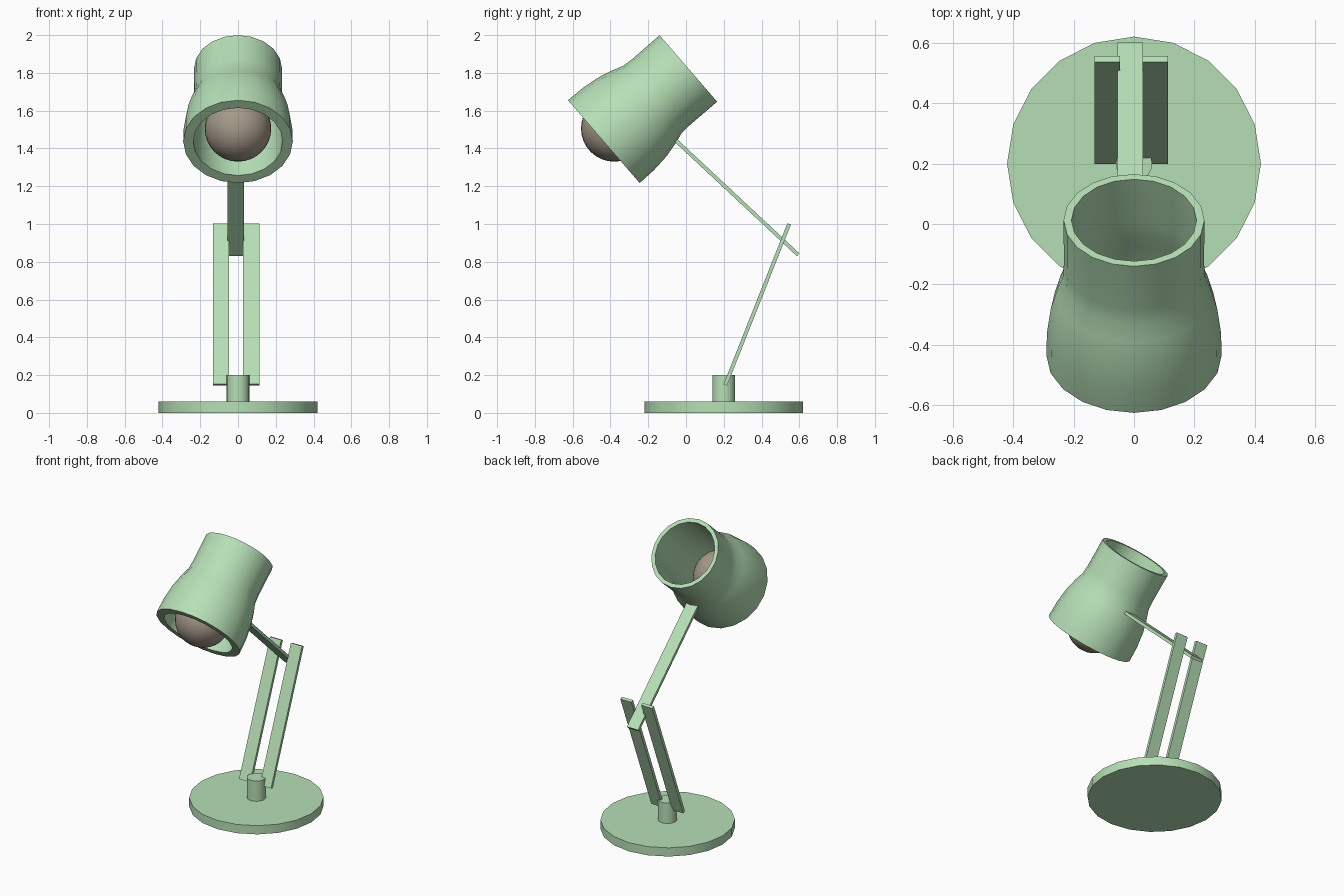
import bpy, bmesh, math
from mathutils import Vector

if "Cube" in bpy.data.objects:
    bpy.data.objects.remove(bpy.data.objects["Cube"])

SIDES = 20


def material(name, color):
    m = bpy.data.materials.new(name)
    m.diffuse_color = color
    m.use_nodes = True
    m.node_tree.nodes["Principled BSDF"].inputs["Base Color"].default_value = m.diffuse_color
    return m


green = material("green_paint", (0.47, 0.74, 0.47, 1))
warm = material("warm_glass", (0.37, 0.32, 0.25, 1))


def finish(ob, name, mat, angle=35):
    ob.name = name
    ob.data.materials.append(mat)
    bpy.ops.object.select_all(action='DESELECT')
    ob.select_set(True)
    bpy.context.view_layer.objects.active = ob
    bpy.ops.object.shade_smooth_by_angle(angle=math.radians(angle))
    return ob


def disc(name, radius, z0, z1):
    bpy.ops.mesh.primitive_cylinder_add(vertices=SIDES, radius=radius, depth=z1 - z0,
                                        location=(0, 0.2, (z0 + z1) / 2))
    return finish(bpy.context.object, name, green)


def bar(name, x, width, start, end, thickness=0.02):
    """Flat bar between two (y, z) points."""
    a, b = Vector((x, *start)), Vector((x, *end))
    d = b - a
    bpy.ops.mesh.primitive_cube_add(size=1, location=(a + b) / 2)
    ob = bpy.context.object
    ob.scale = (width, thickness, d.length)
    ob.rotation_euler.x = math.atan2(-d.y, d.z)
    return finish(ob, name, green)


def closed_lathe(name, profile):
    """Revolve a closed (radius, height) profile around local z."""
    bm = bmesh.new()
    rings = [[bm.verts.new((r * math.cos(2 * math.pi * i / SIDES),
                            r * math.sin(2 * math.pi * i / SIDES), h))
              for i in range(SIDES)] for r, h in profile]
    for k, ring in enumerate(rings):
        nxt = rings[(k + 1) % len(rings)]
        for i in range(SIDES):
            j = (i + 1) % SIDES
            bm.faces.new((ring[i], ring[j], nxt[j], nxt[i]))
    bmesh.ops.recalc_face_normals(bm, faces=bm.faces)
    me = bpy.data.meshes.new(name)
    bm.to_mesh(me)
    bm.free()
    ob = bpy.data.objects.new(name, me)
    bpy.context.collection.objects.link(ob)
    return finish(ob, name, green)


# Base and post
disc("base", 0.42, 0.0, 0.06)
disc("post", 0.06, 0.05, 0.2)

# Paired lower arms and single upper arm
for side, x in (("left", -0.089), ("right", 0.07)):
    bar("lower_arm_" + side, x, 0.085, (0.208, 0.148), (0.546, 1.0))
bar("upper_arm", -0.012, 0.085, (0.594, 0.837), (-0.072, 1.459))

# Lamp shade: flared tube open at both ends, tilted forward
shade = closed_lathe("shade", [
    (0.29, 0), (0.288, 0.1), (0.276, 0.2), (0.256, 0.28), (0.236, 0.34), (0.232, 0.4),
    (0.233, 0.592), (0.207, 0.592), (0.208, 0.4), (0.212, 0.34), (0.222, 0.28),
    (0.231, 0.2), (0.236, 0.1), (0.237, 0)])
shade.location = (0, -0.435, 1.436)
shade.rotation_euler.x = math.atan2(-0.756, 0.6546)

# Bulb
bpy.ops.mesh.primitive_uv_sphere_add(segments=32, ring_count=16, radius=0.176,
                                     location=(0, -0.38, 1.506))
finish(bpy.context.object, "bulb", warm)
